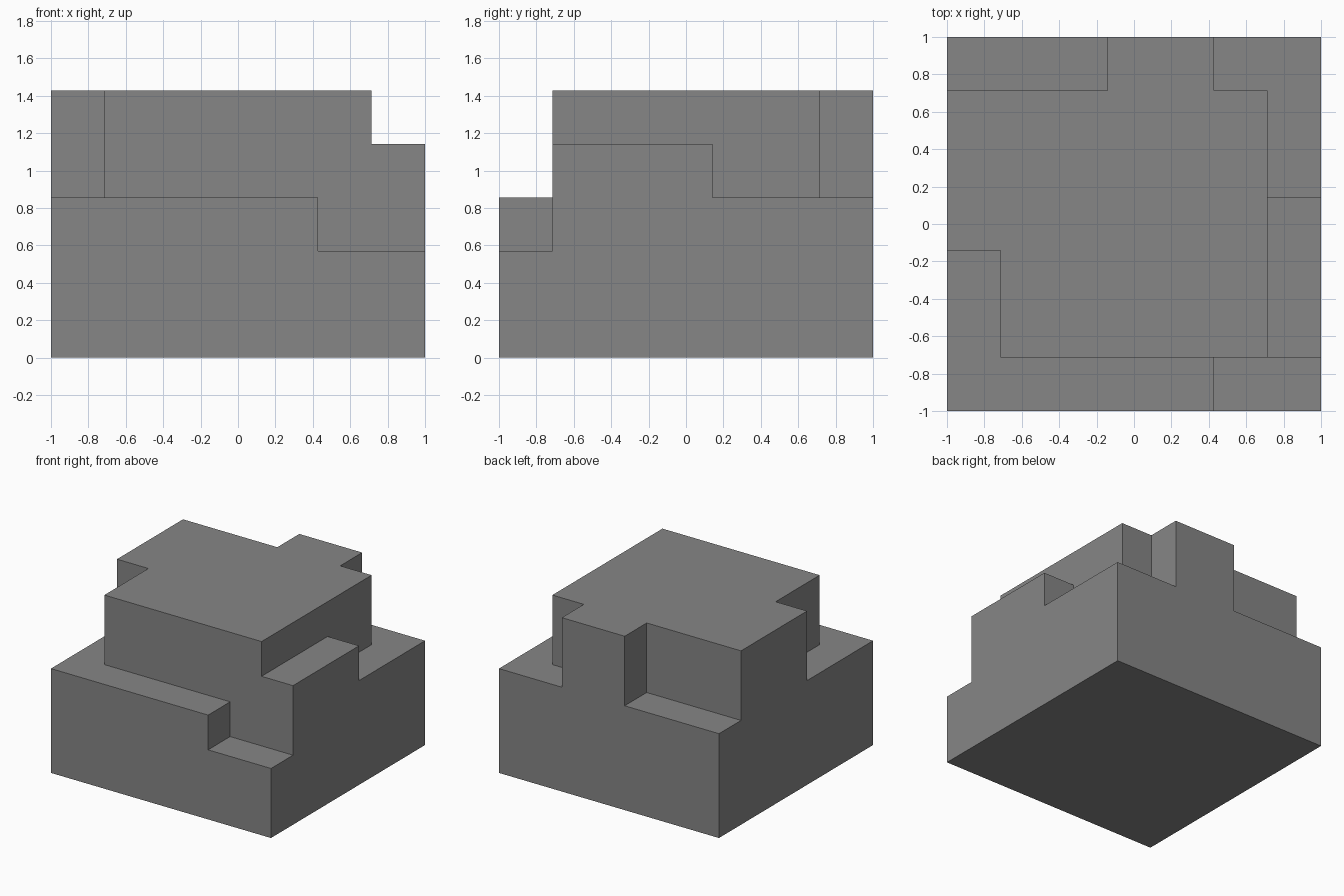
import bpy
import bmesh

if "Cube" in bpy.data.objects:
    bpy.data.objects.remove(bpy.data.objects["Cube"], do_unlink=True)

CELL = 2 / 7  # the block sits on a 7 x 7 x 5 module

grey = bpy.data.materials.new("mid grey")
grey.use_nodes = True
colour = (0.24, 0.24, 0.24, 1)
grey.diffuse_color = colour
grey.node_tree.nodes["Principled BSDF"].inputs["Base Color"].default_value = colour


def prism(name, outline, z0, z1):
    """Upright prism from an outline given in module cells."""
    bm = bmesh.new()
    verts = [bm.verts.new((x * CELL - 1, y * CELL - 1, z0 * CELL)) for x, y in outline]
    base = bm.faces.new(verts)
    top = bmesh.ops.extrude_face_region(bm, geom=[base])["geom"]
    bmesh.ops.translate(bm, vec=(0, 0, (z1 - z0) * CELL),
                        verts=[v for v in top if isinstance(v, bmesh.types.BMVert)])
    bmesh.ops.recalc_face_normals(bm, faces=bm.faces)
    mesh = bpy.data.meshes.new(name)
    bm.to_mesh(mesh)
    bm.free()
    mesh.materials.append(grey)
    obj = bpy.data.objects.new(name, mesh)
    bpy.context.collection.objects.link(obj)
    return obj


def rect(x0, y0, x1, y1):
    return [(x0, y0), (x1, y0), (x1, y1), (x0, y1)]


# Solid block
block = prism("stepped_block", rect(0, 0, 7, 7), 0, 5)

# Notches: outline and floor level, each open to the top and the outside
notches = {
    "front_ledge": ([(-1, -1), (8, -1), (8, 1), (1, 1), (1, 3), (-1, 3)], 3),
    "front_corner_step": (rect(5, -1, 8, 1), 2),
    "back_corner_ledge": ([(6, 4), (8, 4), (8, 8), (5, 8), (5, 6), (6, 6)], 3),
    "back_ledge": (rect(-1, 6, 3, 8), 3),
    "side_ledge": (rect(6, 0.5, 8, 4.5), 4),
}
bpy.context.view_layer.objects.active = block
for name, (outline, floor) in notches.items():
    cutter = prism(name + "_cutter", outline, floor, 6)
    cutter.hide_render = True
    mod = block.modifiers.new(name, "BOOLEAN")
    mod.operation = "DIFFERENCE"
    mod.solver = "EXACT"
    mod.object = cutter
    bpy.ops.object.modifier_apply(modifier=mod.name)
    bpy.data.objects.remove(cutter, do_unlink=True)
